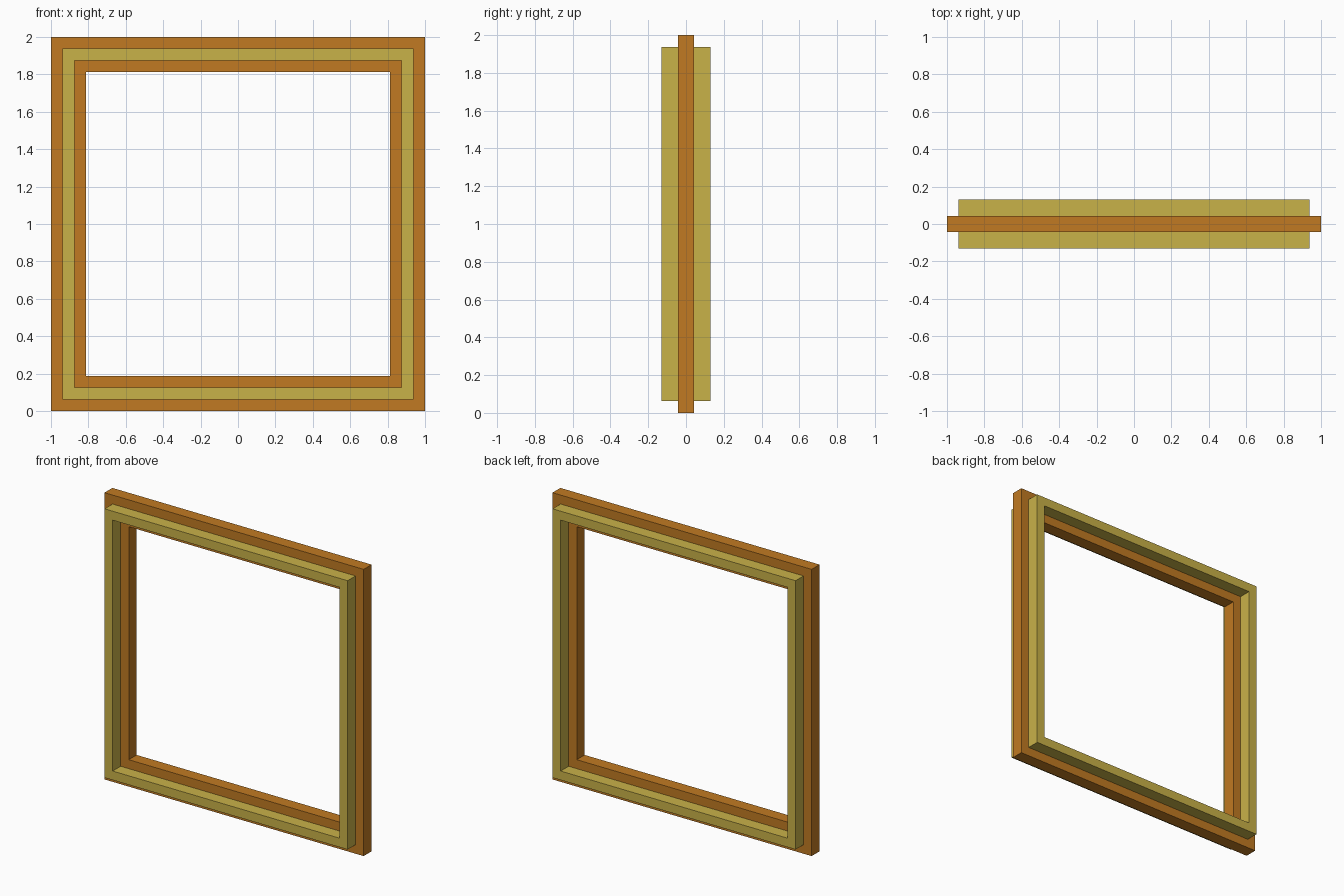
import bpy, bmesh

if "Cube" in bpy.data.objects:
    bpy.data.objects.remove(bpy.data.objects["Cube"])


def material(name, rgb):
    m = bpy.data.materials.new(name)
    m.diffuse_color = (*rgb, 1.0)
    m.use_nodes = True
    m.node_tree.nodes["Principled BSDF"].inputs["Base Color"].default_value = m.diffuse_color
    return m


def square_ring(name, outer, inner, y0, y1, mat):
    """Square frame in the XZ plane, centred on z = 1, running from y0 to y1."""
    bm = bmesh.new()
    corners = [(-1, -1), (1, -1), (1, 1), (-1, 1)]
    loops = [[bm.verts.new((cx * r, y, 1 + cz * r)) for cx, cz in corners]
             for r, y in ((outer, y0), (outer, y1), (inner, y1), (inner, y0))]
    for i in range(4):
        a, b = loops[i], loops[(i + 1) % 4]
        for k in range(4):
            n = (k + 1) % 4
            bm.faces.new((a[k], a[n], b[n], b[k]))
    bmesh.ops.recalc_face_normals(bm, faces=bm.faces)
    # merge away the mitre lines visually: faces stay flat and coplanar
    me = bpy.data.meshes.new(name)
    bm.to_mesh(me)
    bm.free()
    me.materials.append(mat)
    ob = bpy.data.objects.new(name, me)
    bpy.context.collection.objects.link(ob)
    return ob


orange = material("orange_brown", (0.533, 0.195, 0.016))
gold = material("pale_gold", (0.584, 0.445, 0.066))

# Wide, thin main frame
square_ring("main_frame", 1.0, 0.8125, -0.0435, 0.0435, orange)

# Narrow raised trim on the front, mirrored to the back
trim = square_ring("raised_trim", 0.9375, 0.875, -0.131, -0.043, gold)
mirror = trim.modifiers.new("back_trim", 'MIRROR')
mirror.use_axis = (False, True, False)
